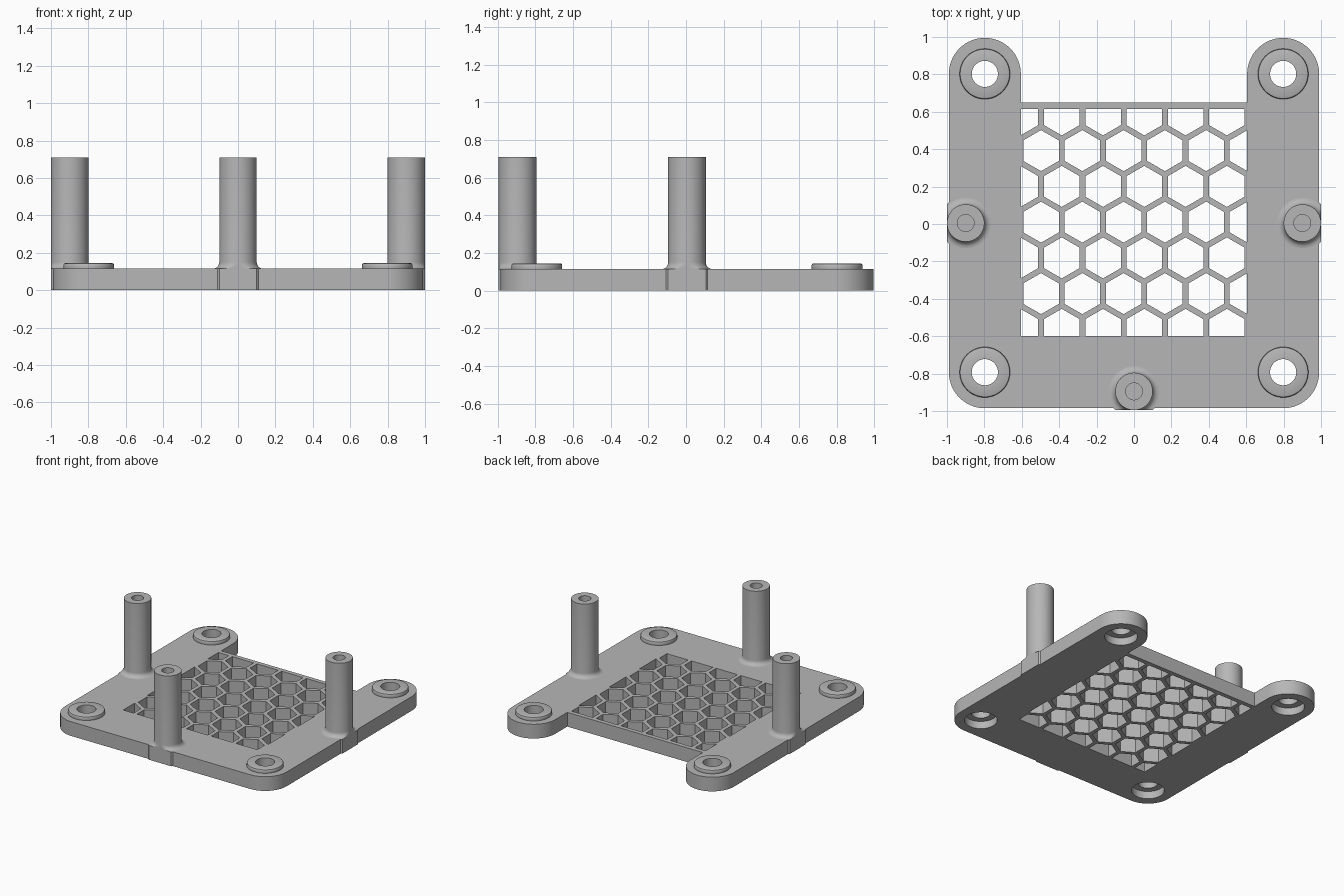
import bpy
import bmesh
from math import cos, sin, pi, radians, sqrt
from mathutils import Vector, Matrix

cube = bpy.data.objects.get("Cube")
if cube:
    bpy.data.objects.remove(cube, do_unlink=True)

grey = bpy.data.materials.new("plain_grey")
grey.use_nodes = True
grey.diffuse_color = (0.47, 0.47, 0.47, 1)
grey.node_tree.nodes["Principled BSDF"].inputs["Base Color"].default_value = grey.diffuse_color

THICK = 0.115      # plate thickness
MID_Y = 0.005      # centre line of the plate
CORNER = 0.7975    # corner hole distance from the centre
RADIUS = 0.1925    # corner rounding
BORE = 0.12        # screw head recess


def arc(cx, cy, r, start, end, steps):
    angles = [radians(start + (end - start) * i / steps) for i in range(steps + 1)]
    return [(cx + r * cos(a), cy + r * sin(a)) for a in angles]


def finish(bm, name):
    bmesh.ops.remove_doubles(bm, verts=bm.verts, dist=0.0001)
    bmesh.ops.recalc_face_normals(bm, faces=bm.faces)
    mesh = bpy.data.meshes.new(name)
    bm.to_mesh(mesh)
    bm.free()
    mesh.materials.clear()
    mesh.materials.append(grey)
    for poly in mesh.polygons:
        poly.use_smooth = True
        poly.material_index = 0
    mesh.set_sharp_from_angle(angle=radians(30))
    obj = bpy.data.objects.new(name, mesh)
    bpy.context.collection.objects.link(obj)
    return obj


def lathe(profile, closed, steps=48):
    """Spin a radius/height profile around the z axis."""
    bm = bmesh.new()
    verts = [bm.verts.new((r, 0, z)) for r, z in profile]
    edges = [bm.edges.new(pair) for pair in zip(verts, verts[1:])]
    if closed:
        edges.append(bm.edges.new((verts[-1], verts[0])))
    bmesh.ops.spin(bm, geom=verts + edges, cent=(0, 0, 0), axis=(0, 0, 1),
                   angle=2 * pi, steps=steps, use_duplicate=False)
    bmesh.ops.remove_doubles(bm, verts=bm.verts, dist=0.0001)
    return bm


def clip(points, axis, limit, sign):
    """Keep the part of a polygon on one side of an axis-aligned line."""
    result = []
    for a, b in zip(points, points[1:] + points[:1]):
        da, db = sign * (limit - a[axis]), sign * (limit - b[axis])
        if da >= 0:
            result.append(a)
        if da * db < 0:
            result.append(tuple(Vector(a).lerp(Vector(b), da / (da - db))))
    return result


# Plate outline: right half with edge pads, then mirrored
edge = CORNER + RADIUS
half = [(0.1, MID_Y - 1), (0.11, MID_Y - edge)]
half += arc(CORNER, MID_Y - CORNER, RADIUS, -90, 0, 16)
half += [(edge, MID_Y - 0.11), (1, MID_Y - 0.1), (1, MID_Y + 0.1), (edge, MID_Y + 0.11)]
half += arc(CORNER, MID_Y + CORNER, RADIUS, 0, 180, 32)
half += [(CORNER - RADIUS, 0.65)]
loops = [half + [(-x, y) for x, y in reversed(half)]]

# Screw recesses through the plate
corners = [(sx * CORNER, MID_Y + sy * CORNER) for sx in (-1, 1) for sy in (-1, 1)]
for cx, cy in corners:
    loops.append(arc(cx, cy, BORE, 0, 360, 48)[:-1])

# Honeycomb openings trimmed to the window
pitch, cell = 0.2207, 0.19
window = CORNER - RADIUS
for row in range(-3, 4):
    cy = 0.01 + row * pitch * sqrt(3) / 2
    shift = -0.497 if row % 2 == 0 else -0.607
    # even rows carry a cell where odd rows carry a bar
    for col in range(-1, 7):
        cx = shift + col * pitch
        hexagon = arc(cx, cy, cell / sqrt(3), 30, 390, 6)[:-1]
        for axis, limit, sign in ((0, window, 1), (0, -window, -1), (1, 0.615, 1), (1, -0.6, -1)):
            hexagon = clip(hexagon, axis, limit, sign)
        if len(hexagon) > 2:
            loops.append(hexagon)

# Fill the outline and extrude it into the plate
curve = bpy.data.curves.new("plate_outline", 'CURVE')
curve.dimensions = '2D'
curve.fill_mode = 'BOTH'
curve.extrude = THICK / 2
for loop in loops:
    spline = curve.splines.new('POLY')
    spline.points.add(len(loop) - 1)
    for point, (x, y) in zip(spline.points, loop):
        point.co = (x, y, 0, 1)
    spline.use_cyclic_u = True
helper = bpy.data.objects.new("plate_outline", curve)
bpy.context.collection.objects.link(helper)
filled = bpy.data.meshes.new_from_object(
    helper.evaluated_get(bpy.context.evaluated_depsgraph_get()))
bm = bmesh.new()
bm.from_mesh(filled)
bmesh.ops.translate(bm, verts=bm.verts, vec=(0, 0, THICK / 2))
finish(bm, "plate")
bpy.data.objects.remove(helper, do_unlink=True)
bpy.data.meshes.remove(filled)
bpy.data.curves.remove(curve)

# Raised screw bosses with a narrower through hole
boss_profile = [(BORE, 0.06), (0.07, 0.06), (0.07, 0.145), (0.125, 0.145),
                (0.132, 0.142), (0.135, 0.135), (0.135, THICK)]
for i, (cx, cy) in enumerate(corners):
    boss = finish(lathe(boss_profile, True), f"screw_boss_{i + 1}")
    boss.location = (cx, cy, 0)

# Standing posts with a blind top hole and a flared foot cut off at the plate edge
flare = [(0.135 - 0.035 * sin(a), 0.15 - 0.035 * cos(a))
         for a in (radians(15 * k) for k in range(7))]
post_profile = flare + [(0.1, 0.71), (0.045, 0.71), (0.045, 0.4), (0, 0.4)]
posts = {"front_post": (0, -0.895, -90), "left_post": (0.9, MID_Y, 0),
         "right_post": (-0.9, MID_Y, 180)}
for name, (x, y, turn) in posts.items():
    bm = lathe(post_profile, False)
    for v in bm.verts:
        v.co.x = min(v.co.x, 0.1)
    bmesh.ops.rotate(bm, verts=bm.verts, matrix=Matrix.Rotation(radians(turn), 3, 'Z'))
    post = finish(bm, name)
    post.location = (x, y, 0)
